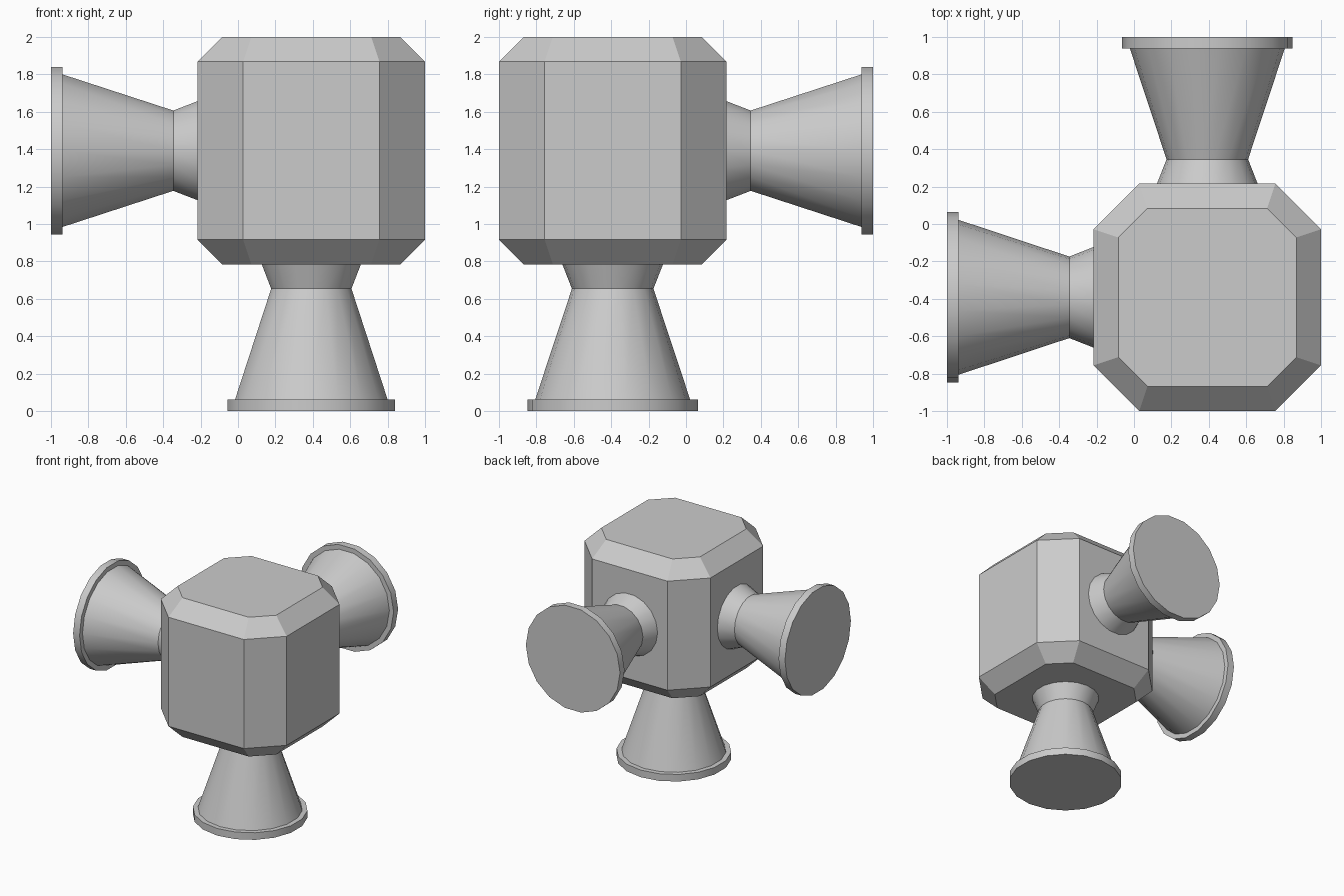
import bpy, bmesh, math
from mathutils import Vector

cube = bpy.data.objects.get("Cube")
if cube:
    bpy.data.objects.remove(cube, do_unlink=True)

grey = bpy.data.materials.new("plain grey")
grey.use_nodes = True
COLOUR = (0.6, 0.6, 0.6, 1)
grey.diffuse_color = COLOUR
grey.node_tree.nodes["Principled BSDF"].inputs["Base Color"].default_value = COLOUR

CENTRE = Vector((0.392, -0.392, 1.392))
X, Y, Z = Vector((1, 0, 0)), Vector((0, 1, 0)), Vector((0, 0, 1))
SIDES = 18


def loft(name, rings):
    """Skin a stack of matching rings and cap both ends."""
    bm = bmesh.new()
    loops = [[bm.verts.new(p) for p in ring] for ring in rings]
    n = len(loops[0])
    for low, high in zip(loops, loops[1:]):
        for i in range(n):
            j = (i + 1) % n
            bm.faces.new((low[i], low[j], high[j], high[i]))
    bm.faces.new(loops[0][::-1])
    bm.faces.new(loops[-1])
    bmesh.ops.recalc_face_normals(bm, faces=bm.faces)
    mesh = bpy.data.meshes.new(name)
    bm.to_mesh(mesh)
    bm.free()
    mesh.materials.append(grey)
    obj = bpy.data.objects.new(name, mesh)
    bpy.context.collection.objects.link(obj)
    obj.location = CENTRE
    return obj


def octagon(half, flat, z):
    """Square of given half width with its corners cut off."""
    corners = [(half, -flat), (half, flat), (flat, half), (-flat, half)]
    corners += [(-x, -y) for x, y in corners]
    return [Vector((x, y, z)) for x, y in corners]


# Chamfered body
loft("body", [octagon(0.476, 0.32, -0.608), octagon(0.608, 0.364, -0.476),
              octagon(0.608, 0.364, 0.476), octagon(0.476, 0.32, 0.608)])

# Nozzles: flared neck, cone and end rim, as (distance, radius)
PROFILE = [(0.59, 0.276), (0.738, 0.218), (1.33, 0.414), (1.33, 0.455), (1.392, 0.455)]


def nozzle(name, axis, start):
    side = axis.cross(start)
    angles = [math.tau * i / SIDES for i in range(SIDES)]
    obj = loft(name, [[axis * d + (start * math.cos(a) + side * math.sin(a)) * r
                       for a in angles] for d, r in PROFILE])
    bpy.ops.object.select_all(action='DESELECT')
    obj.select_set(True)
    bpy.context.view_layer.objects.active = obj
    bpy.ops.object.shade_smooth_by_angle(angle=math.radians(30))


nozzle("bottom_nozzle", -Z, Y)
nozzle("right_nozzle", -X, Y)
nozzle("back_nozzle", Y, X)
